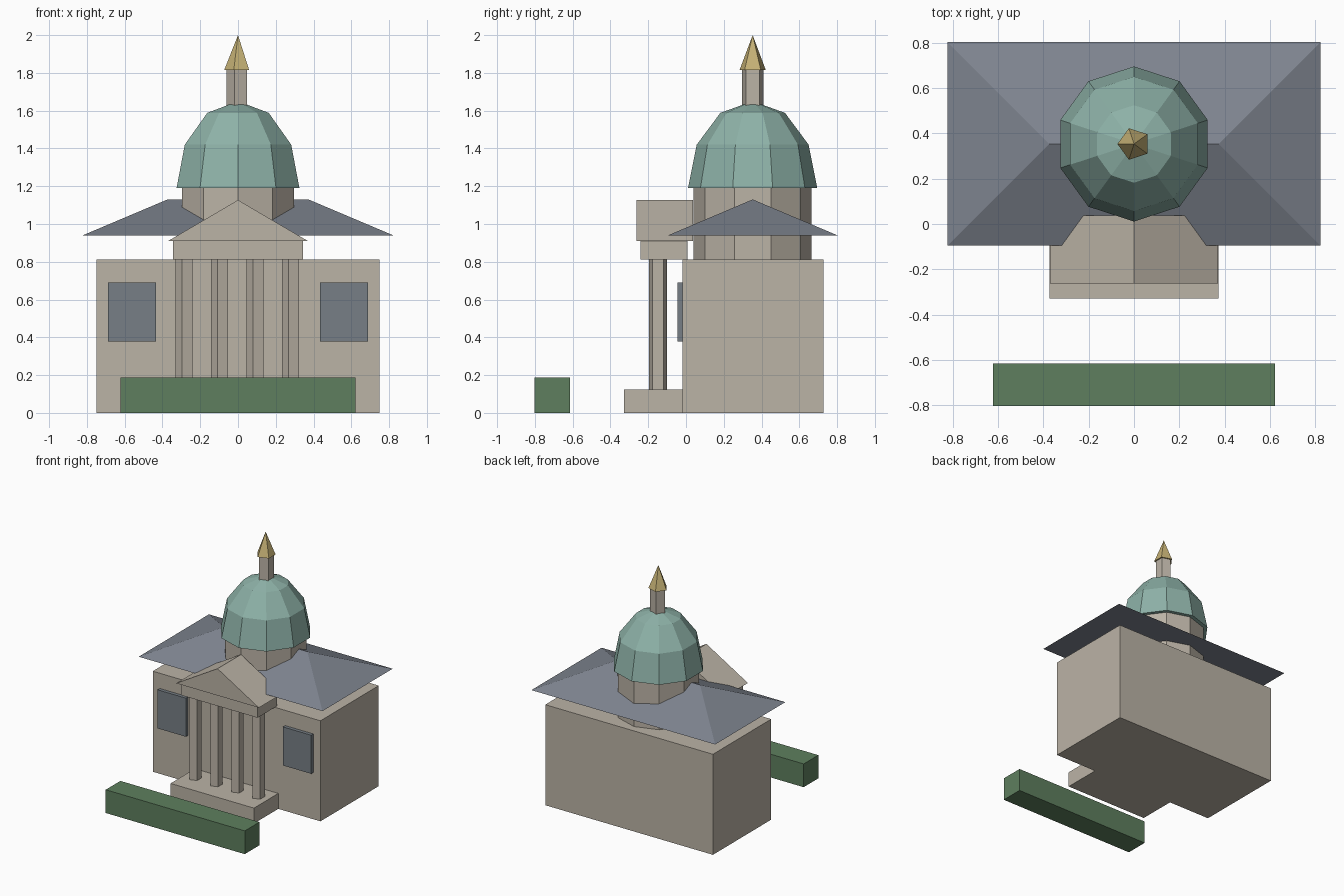
import bpy, bmesh, math

if "Cube" in bpy.data.objects:
    bpy.data.objects.remove(bpy.data.objects["Cube"])


def material(name, r, g, b):
    lin = [((c / 255 + 0.055) / 1.055) ** 2.4 for c in (r, g, b)]
    m = bpy.data.materials.new(name)
    m.diffuse_color = (*lin, 1)
    m.use_nodes = True
    m.node_tree.nodes["Principled BSDF"].inputs["Base Color"].default_value = m.diffuse_color
    return m


STONE = material("warm stone", 187, 179, 166)
SLATE = material("slate roof", 126, 132, 143)
GLASS = material("window glass", 119, 127, 134)
COPPER = material("green copper", 142, 178, 168)
GOLD = material("gold", 198, 178, 118)
LEAF = material("hedge green", 94, 127, 94)
CY = 0.353  # centre line of the main building and dome


def finish(bm, name, mat):
    bmesh.ops.recalc_face_normals(bm, faces=bm.faces)
    me = bpy.data.meshes.new(name)
    bm.to_mesh(me)
    bm.free()
    me.materials.append(mat)
    ob = bpy.data.objects.new(name, me)
    bpy.context.collection.objects.link(ob)
    return ob


def hull(name, pts, mat):
    """Convex solid around a few corner points."""
    bm = bmesh.new()
    for p in pts:
        bm.verts.new(p)
    bmesh.ops.convex_hull(bm, input=bm.verts[:])
    bmesh.ops.dissolve_limit(bm, angle_limit=0.01, verts=bm.verts[:], edges=bm.edges[:])
    return finish(bm, name, mat)


def box(name, x, y, z, mat):
    return hull(name, [(a, b, c) for a in x for b in y for c in z], mat)


def turned(name, cx, cy, profile, sides, phase, mat):
    """Faceted solid from (radius, z) rings; radius 0 gives a point."""
    pts = []
    for r, z in profile:
        for i in range(sides if r else 1):
            a = phase + i * math.tau / sides
            pts.append((cx + r * math.cos(a), cy + r * math.sin(a), z))
    return hull(name, pts, mat)


# Main block and the floating hipped roof
box("main_block", (-0.75, 0.75), (-0.018, 0.727), (0, 0.813), STONE)
roof = [(x, y, 0.94) for x in (-0.822, 0.822) for y in (-0.095, 0.802)]
hull("hipped_roof", roof + [(-0.373, CY, 1.13), (0.373, CY, 1.13)], SLATE)

# Drum, dome, lantern and spire
turned("drum", 0, CY, [(0.312, 0.8), (0.312, 1.2)], 10, math.pi / 2, STONE)
dome = [(0.342 * math.cos(math.radians(a)), 1.19 + 0.46 * math.sin(math.radians(a)))
        for a in (0, 30, 60)]
turned("dome", 0, CY, dome + [(0, 1.65)], 10, math.pi / 2, COPPER)
turned("lantern", 0, CY, [(0.06, 1.58), (0.06, 1.815)], 5, math.pi, STONE)
turned("spire", 0, CY, [(0.073, 1.815), (0, 2.0)], 5, math.pi, GOLD)

# Portico: step, columns, entablature and pediment
box("portico_step", (-0.373, 0.373), (-0.329, -0.01), (0, 0.125), STONE)
for i in range(4):
    turned(f"column_{i + 1}", -0.282 + 0.188 * i, -0.148,
           [(0.05, 0.12), (0.05, 0.82)], 5, math.pi, STONE)
box("entablature", (-0.343, 0.343), (-0.24, 0.008), (0.813, 0.915), STONE)
hull("pediment", [(x, y, z) for y in (-0.262, 0.038)
                  for x, z in ((-0.37, 0.91), (0.37, 0.91), (0, 1.127))], STONE)

# Front windows and hedge
for side, s in (("left", -1), ("right", 1)):
    box(f"window_{side}", (s * 0.434, s * 0.687), (-0.046, 0.0), (0.378, 0.69), GLASS)
box("hedge", (-0.622, 0.622), (-0.802, -0.615), (0, 0.188), LEAF)
